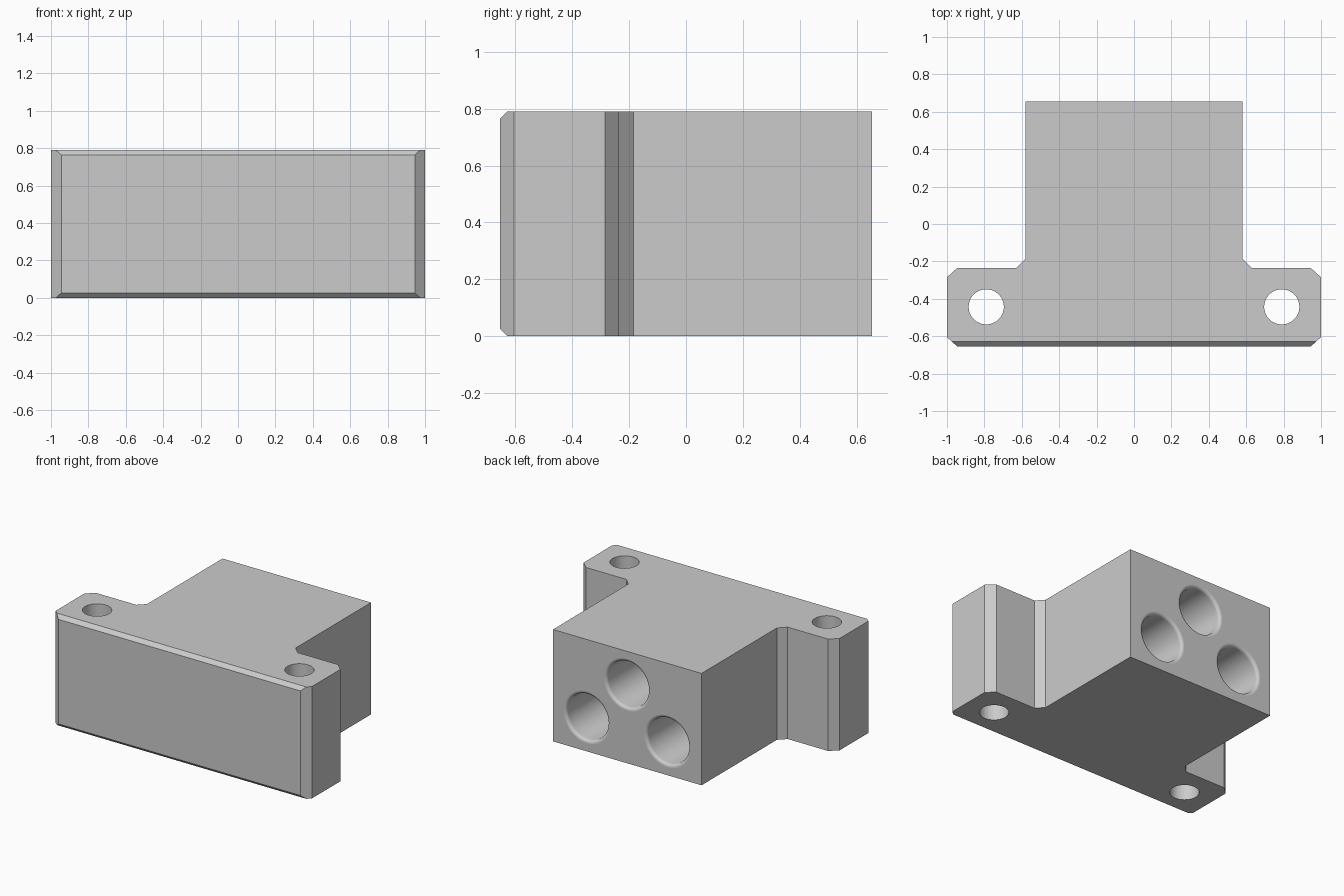
import bpy, bmesh, math
from mathutils import Matrix, Vector

if "Cube" in bpy.data.objects:
    bpy.data.objects.remove(bpy.data.objects["Cube"], do_unlink=True)

HEIGHT = 0.79
FRONT, BACK = -0.655, 0.655

grey = bpy.data.materials.new("plain grey")
grey.use_nodes = True
grey.diffuse_color = (0.6, 0.6, 0.6, 1)
grey.node_tree.nodes["Principled BSDF"].inputs["Base Color"].default_value = (0.6, 0.6, 0.6, 1)


def make_object(name, bm):
    bmesh.ops.recalc_face_normals(bm, faces=bm.faces)
    mesh = bpy.data.meshes.new(name)
    bm.to_mesh(mesh)
    bm.free()
    mesh.materials.append(grey)
    obj = bpy.data.objects.new(name, mesh)
    bpy.context.collection.objects.link(obj)
    return obj


def round_cutter(name, profile, matrix, segments=64):
    """Revolve (radius, height) points about z into a closed smooth cutter."""
    bm = bmesh.new()
    rings = []
    for r, h in profile:
        rings.append([bm.verts.new((r * math.cos(a), r * math.sin(a), h))
                      for a in (2 * math.pi * i / segments for i in range(segments))])
    for low, high in zip(rings, rings[1:]):
        for i in range(segments):
            j = (i + 1) % segments
            bm.faces.new((low[i], low[j], high[j], high[i])).smooth = True
    bm.faces.new(rings[0])
    bm.faces.new(rings[-1])
    bm.transform(matrix)
    obj = make_object(name, bm)
    obj.hide_render = True
    return obj


# T-shaped body: mirrored outline, extruded upward
half = [(0.945, FRONT), (1, -0.605), (1, -0.285), (0.945, -0.235),
        (0.63, -0.235), (0.58, -0.185), (0.58, BACK)]
outline = half + [(-x, y) for x, y in reversed(half)]
bm = bmesh.new()
base = bm.faces.new([bm.verts.new((x, y, 0)) for x, y in outline])
top = bmesh.ops.extrude_face_region(bm, geom=[base])
bmesh.ops.translate(bm, vec=(0, 0, HEIGHT),
                    verts=[v for v in top["geom"] if isinstance(v, bmesh.types.BMVert)])

# Long chamfers on the front's top and bottom edges
for z, side in ((0, -1), (HEIGHT, 1)):
    cut = bmesh.ops.bisect_plane(bm, geom=bm.verts[:] + bm.edges[:] + bm.faces[:],
                                 plane_co=(0, FRONT + 0.026, z),
                                 plane_no=Vector((0, -1, side)).normalized(),
                                 clear_outer=True)
    edges = [e for e in cut["geom_cut"] if isinstance(e, bmesh.types.BMEdge)]
    bmesh.ops.holes_fill(bm, edges=edges)
body = make_object("mounting_block", bm)

# Vertical bolt holes through both ears
cutters = []
for side in (-1, 1):
    cutters.append(round_cutter("bolt_hole_cutter", [(0.094, -0.1), (0.094, HEIGHT + 0.1)],
                                Matrix.Translation((side * 0.79, -0.443, 0))))

# Three deep round sockets in the back, each with a rounded lip
BORE, LIP, DEPTH = 0.16, 0.022, 1.0
profile = [(BORE, -DEPTH)]
for i in range(7):
    a = math.pi / 2 * i / 6
    profile.append((BORE + LIP * (1 - math.cos(a)), LIP * (math.sin(a) - 1)))
profile.append((BORE + LIP, 0.1))
for x, z in ((-0.315, 0.24), (0, 0.555), (0.315, 0.24)):
    place = Matrix.Translation((x, BACK, z)) @ Matrix.Rotation(-math.pi / 2, 4, "X")
    cutters.append(round_cutter("socket_cutter", profile, place))

# Cut the holes, then discard the cutters
bpy.context.view_layer.objects.active = body
for cutter in cutters:
    mod = body.modifiers.new("hole", "BOOLEAN")
    mod.operation = "DIFFERENCE"
    mod.solver = "EXACT"
    mod.object = cutter
    bpy.ops.object.modifier_apply(modifier=mod.name)
    bpy.data.objects.remove(cutter, do_unlink=True)
